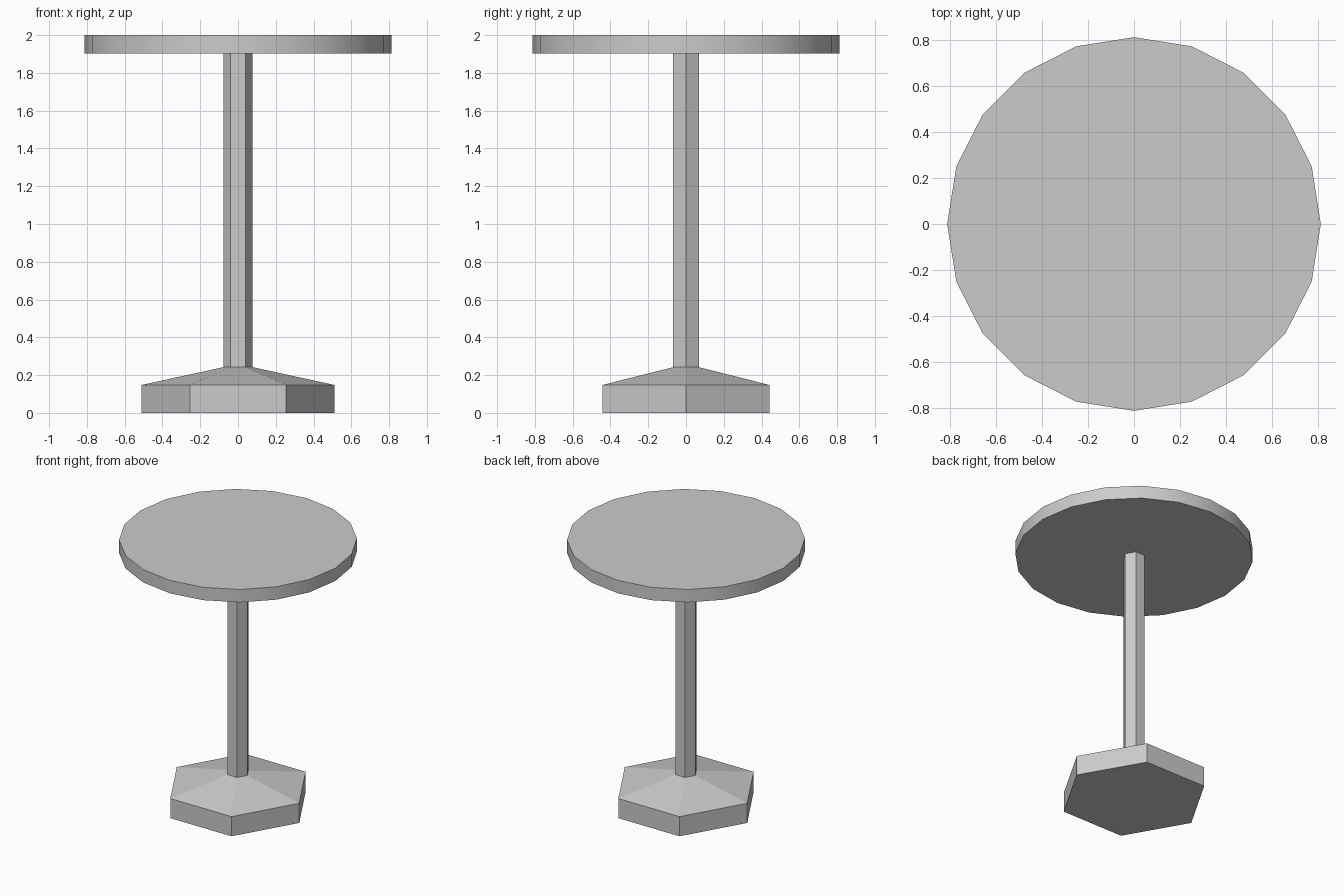
import bpy, bmesh, math

if "Cube" in bpy.data.objects:
    bpy.data.objects.remove(bpy.data.objects["Cube"])


def lathe(name, profile, sides, smooth=False):
    """Stack of regular polygon rings given as (radius, z), capped at both ends."""
    bm = bmesh.new()
    rings = []
    for r, z in profile:
        rings.append([bm.verts.new((r * math.cos(i * math.tau / sides),
                                    r * math.sin(i * math.tau / sides), z))
                      for i in range(sides)])
    for lo, hi in zip(rings, rings[1:]):
        for i in range(sides):
            j = (i + 1) % sides
            bm.faces.new((lo[i], lo[j], hi[j], hi[i]))
    bm.faces.new(rings[0][::-1])
    bm.faces.new(rings[-1])
    mesh = bpy.data.meshes.new(name)
    bm.to_mesh(mesh)
    bm.free()
    obj = bpy.data.objects.new(name, mesh)
    bpy.context.collection.objects.link(obj)
    if smooth:
        bpy.ops.object.select_all(action='DESELECT')
        obj.select_set(True)
        bpy.context.view_layer.objects.active = obj
        bpy.ops.object.shade_smooth_by_angle(angle=math.radians(30))
    return obj


# Hexagonal foot sloping up into the hexagonal pole
lathe("pedestal", [(0.51, 0), (0.51, 0.148), (0.078, 0.242), (0.078, 1.903)], 6)

# Round table top with softly shaded rim
lathe("table_top", [(0.812, 1.903), (0.812, 2.0)], 20, smooth=True)
